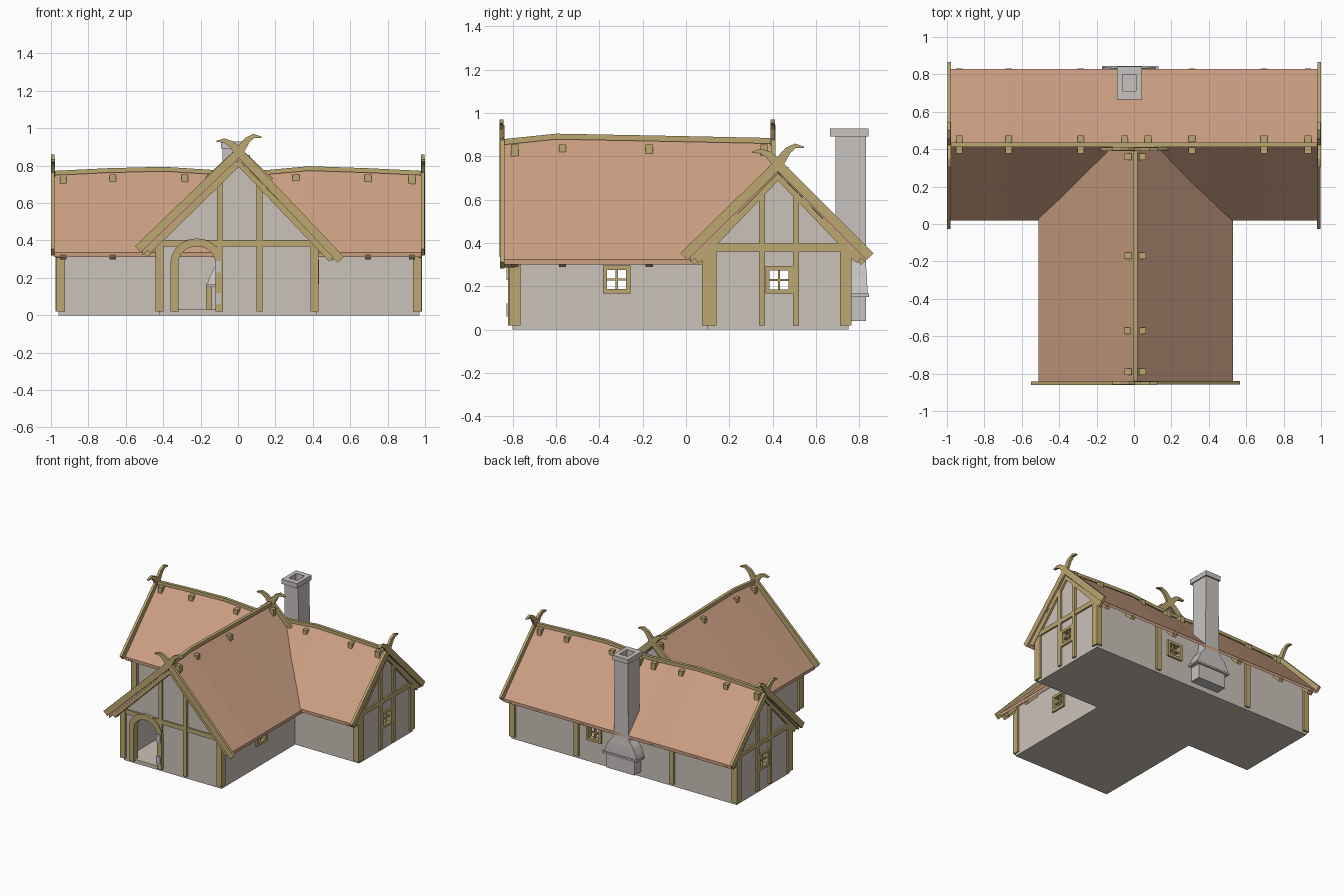
import bpy, bmesh, math
from mathutils import Vector

if "Cube" in bpy.data.objects:
    bpy.data.objects.remove(bpy.data.objects["Cube"])


def material(name, col):
    m = bpy.data.materials.new(name)
    m.diffuse_color = (*col, 1)
    m.use_nodes = True
    m.node_tree.nodes["Principled BSDF"].inputs["Base Color"].default_value = m.diffuse_color
    return m


ROOF = material("terracotta roof", (0.60, 0.345, 0.225))
WALL = material("plaster", (0.60, 0.54, 0.485))
WOOD = material("timber", (0.50, 0.385, 0.165))
STONE = material("chimney stone", (0.57, 0.54, 0.525))


def loft(name, rings, mat):
    """Closed solid through rings with equal point counts."""
    bm = bmesh.new()
    vs = [[bm.verts.new(p) for p in r] for r in rings]
    n = len(vs[0])
    for a, b in zip(vs, vs[1:]):
        for i in range(n):
            j = (i + 1) % n
            bm.faces.new((a[i], a[j], b[j], b[i]))
    bm.faces.new(vs[0][::-1])
    bm.faces.new(vs[-1])
    bmesh.ops.recalc_face_normals(bm, faces=bm.faces)
    me = bpy.data.meshes.new(name)
    bm.to_mesh(me)
    bm.free()
    me.materials.append(mat)
    ob = bpy.data.objects.new(name, me)
    bpy.context.collection.objects.link(ob)
    return ob


def place(axis, d, u, z):
    return (d, u, z) if axis == 'x' else (u, d, z)


def plate(name, pts, axis, d0, d1, mat=WOOD):
    """Outline in the upright plane across axis, extruded from d0 to d1."""
    return loft(name, [[place(axis, d, u, z) for u, z in pts] for d in (d0, d1)], mat)


def box(name, x0, x1, y0, y1, z0, z1, mat=WOOD):
    return plate(name, [(x0, z0), (x1, z0), (x1, z1), (x0, z1)], 'y', y0, y1, mat)


def ribbon(pts, w):
    """Outline of a strip along pts; w is one width or a list."""
    w = w if isinstance(w, list) else [w] * len(pts)
    p = [Vector(q) for q in pts]
    left, right = [], []
    for i, q in enumerate(p):
        t = (p[min(i + 1, len(p) - 1)] - p[max(i - 1, 0)]).normalized()
        nrm = Vector((-t.y, t.x)) * w[i] / 2
        left.append(tuple(q + nrm))
        right.append(tuple(q - nrm))
    return left + right[::-1]


# Walls: two gabled blocks joined, hollowed, then cut for door and windows
def house(u0, u1, uc, z0, ze0, ze1, za):
    return [(u0, z0), (u1, z0), (u1, ze1), (uc, za), (u0, ze0)]


walls = plate("walls", house(0.10, 0.75, 0.425, 0, 0.385, 0.385, 0.725), 'x', -0.96, 0.97, WALL)


def boolean(cutter, op):
    m = walls.modifiers.new(op.lower(), 'BOOLEAN')
    m.operation, m.object, m.solver = op, cutter, 'EXACT'
    bpy.context.view_layer.objects.active = walls
    bpy.ops.object.modifier_apply(modifier=m.name)
    bpy.data.objects.remove(cutter)


boolean(plate("front wing", house(-0.42, 0.42, 0.005, 0, 0.40, 0.39, 0.825), 'y', -0.80, 0.40, WALL), 'UNION')
boolean(plate("main room", house(0.13, 0.72, 0.425, 0.03, 0.36, 0.36, 0.69), 'x', -0.93, 0.94, WALL), 'DIFFERENCE')
boolean(plate("wing room", house(-0.39, 0.39, 0.005, 0.03, 0.37, 0.36, 0.78), 'y', -0.77, 0.37, WALL), 'DIFFERENCE')

# Arched door: opening, frame and hinges
arc = [(-0.22 + math.cos(a) * 0.1, 0.28 + math.sin(a) * 0.09)
       for a in [math.pi * (1 - i / 10) for i in range(11)]]
boolean(plate("door hole", [(-0.32, 0.03)] + arc + [(-0.12, 0.03)], 'y', -0.85, -0.74, WALL), 'DIFFERENCE')
frame = [(-0.34, 0.02)] + [(-0.22 + (u + 0.22) * 1.2, 0.28 + (z - 0.28) * 1.22) for u, z in arc] + [(-0.10, 0.02)]
plate("door_frame", ribbon(frame, 0.042), 'y', -0.822, -0.77)
for z in (0.06, 0.23):
    box("door_hinge", -0.122, -0.09, -0.828, -0.815, z, z + 0.06, STONE)


# Windows: hole, frame and crossed bars
def window(axis, d, out, u, z):
    h = 0.064
    cut = [(u - h + .01, z - h + .01), (u + h - .01, z - h + .01), (u + h - .01, z + h - .01), (u - h + .01, z + h - .01)]
    boolean(plate("window hole", cut, axis, d - 0.05, d + 0.05, WALL), 'DIFFERENCE')
    a, b = sorted((d + out * 0.014, d - out * 0.03))
    for s in (-1, 1):
        e = s * (h - 0.01)
        plate("window_frame", ribbon([(u + e, z - h), (u + e, z + h)], 0.02), axis, a, b)
        plate("window_frame", ribbon([(u - h, z + e), (u + h, z + e)], 0.02), axis, a, b)
    a, b = sorted((d, d - out * 0.015))
    plate("window_bar", ribbon([(u, z - h), (u, z + h)], 0.01), axis, a, b)
    plate("window_bar", ribbon([(u - h, z), (u + h, z)], 0.01), axis, a, b)


window('x', 0.97, 1, 0.43, 0.23)
window('x', -0.96, -1, 0.43, 0.23)
window('x', 0.42, 1, -0.32, 0.232)
window('x', -0.42, -1, -0.32, 0.232)
window('y', 0.75, 1, 0.26, 0.232)


# Roofs: thin gabled sheets with an uneven ridge
def roof(name, axis, ridge, e0, uc, e1, t=0.024):
    rings = []
    for d, zr in ridge:
        top = [e0, (uc, zr), e1]
        prof = top + [(u, z - t) for u, z in reversed(top)]
        rings.append([place(axis, d, u, z) for u, z in prof])
    loft(name, rings, ROOF)


main_ridge = [(-0.985, 0.750), (-0.7, 0.764), (-0.4, 0.772), (-0.15, 0.756), (0, 0.748),
              (0.17, 0.756), (0.38, 0.775), (0.7, 0.764), (0.985, 0.750)]
wing_ridge = [(-0.85, 0.856), (-0.6, 0.882), (-0.17, 0.874), (0.40, 0.862)]
roof("main_roof", 'x', main_ridge, (0.02, 0.335), 0.425, (0.83, 0.335))
roof("wing_roof", 'y', wing_ridge, (-0.51, 0.345), 0.005, (0.53, 0.325))
plate("main_ridge_board", ribbon([(x, z + 0.01) for x, z in main_ridge], 0.024), 'y', 0.412, 0.436)
plate("wing_ridge_board", ribbon([(y, z + 0.01) for y, z in wing_ridge], 0.026), 'x', -0.005, 0.019)


# Gable boards that cross at the apex and end in curled horns
def gable(axis, d0, d1, foot0, apex, foot1):
    horn = [(0.02, 0.03), (0.045, 0.065), (0.08, 0.087), (0.12, 0.08)]
    for foot, s, k, off in ((foot0, 1, 1, 0), (foot1, -1, 0.72, 0.003)):
        pts = [foot, apex] + [(apex[0] + s * u, apex[1] + k * z) for u, z in horn]
        plate("gable_board", ribbon(pts, [0.045, 0.045, 0.042, 0.032, 0.022, 0.006]), axis, d0 + off, d1 + off)


gable('y', -0.862, -0.842, (-0.535, 0.352), (0.005, 0.872), (0.55, 0.297))
gable('y', 0.39, 0.41, (-0.16, 0.72), (0.005, 0.872), (0.17, 0.715))
gable('x', 0.978, 0.997, (-0.01, 0.337), (0.425, 0.762), (0.85, 0.337))
gable('x', -1.0, -0.981, (-0.01, 0.337), (0.425, 0.762), (0.85, 0.337))

# Inner rafters and beam on each gable wall
plate("gable_rafter", ribbon([(-0.48, 0.345), (0.005, 0.812), (0.50, 0.30)], 0.036), 'y', -0.845, -0.79)
plate("gable_beam", ribbon([(-0.42, 0.385), (0.42, 0.385)], 0.034), 'y', -0.813, -0.79)
for x0, x1 in ((0.965, 0.985), (-0.975, -0.955)):
    plate("gable_rafter", ribbon([(0.05, 0.32), (0.425, 0.705), (0.80, 0.32)], 0.034), 'x', x0, x1)
    plate("gable_beam", ribbon([(0.10, 0.38), (0.75, 0.38)], 0.036), 'x', x0, x1 - 0.002)
    for y, z in ((0.35, 0.64), (0.508, 0.63)):
        box("gable_post", x0, x1, y - 0.014, y + 0.014, 0.02, z)
for x, z in ((-0.097, 0.72), (0.115, 0.71)):
    box("gable_post", x - 0.015, x + 0.015, -0.816, -0.79, 0.02, z)

# Corner posts and back wall posts
for x0 in (-0.44, 0.388):
    box("wing_corner_post", x0, x0 + 0.042, -0.815, -0.765, 0.02, 0.40)
for x0, x1 in ((-0.972, -0.925), (0.935, 0.982)):
    box("main_corner_post", x0, x1, 0.075, 0.14, 0.02, 0.37)
    box("main_corner_post", x0, x1, 0.71, 0.765, 0.02, 0.38)
for x in (-0.41, 0.41):
    box("back_post", x - 0.02, x + 0.02, 0.73, 0.765, 0.02, 0.38)

# Pegs along the ridges and rafter tails under the eaves
for x in (-0.935, -0.67, -0.285, -0.05, 0.075, 0.31, 0.695, 0.93):
    for y in (0.378, 0.437):
        box("ridge_peg", x - 0.018, x + 0.018, y, y + 0.037, 0.70, 0.752)
    if abs(x) > 0.5:
        plate("rafter_tail", ribbon([(0.03, 0.31), (0.12, 0.40)], 0.03), 'x', x - 0.017, x + 0.017)
    if abs(x) > 0.2:
        plate("rafter_tail", ribbon([(0.82, 0.31), (0.73, 0.40)], 0.03), 'x', x - 0.017, x + 0.017)
for y in (-0.79, -0.57, -0.17, 0.36):
    for x in (-0.05, 0.026):
        box("ridge_peg", x, x + 0.037, y - 0.017, y + 0.017, 0.80, 0.856)
    if y < 0:
        plate("rafter_tail", ribbon([(-0.495, 0.322), (-0.40, 0.41)], 0.03), 'y', y - 0.017, y + 0.017)
        plate("rafter_tail", ribbon([(0.515, 0.300), (0.42, 0.40)], 0.03), 'y', y - 0.017, y + 0.017)

# Chimney: bell hood, shaft, cap and open flue in one loft
cx = -0.025
stack = [(0.14, 0.61, 0.837, 0.165), (0.13, 0.62, 0.837, 0.20), (0.105, 0.645, 0.835, 0.25),
         (0.075, 0.68, 0.832, 0.285), (0.062, 0.69, 0.83, 0.31), (0.058, 0.69, 0.83, 0.893),
         (0.067, 0.665, 0.842, 0.893), (0.067, 0.665, 0.842, 0.93), (0.036, 0.71, 0.80, 0.93), (0.036, 0.71, 0.80, 0.75)]
loft("chimney", [[(cx - h, y0, z), (cx + h, y0, z), (cx + h, y1, z), (cx - h, y1, z)] for h, y0, y1, z in stack], STONE)
box("hearth_ledge", -0.17, 0.13, 0.60, 0.845, 0.152, 0.166, STONE)
box("hearth_base", -0.14, 0.10, 0.72, 0.832, 0.04, 0.153, STONE)
for x in (-0.155, 0.115):
    box("hearth_leg", x - 0.015, x + 0.015, 0.61, 0.72, 0.03, 0.152)
